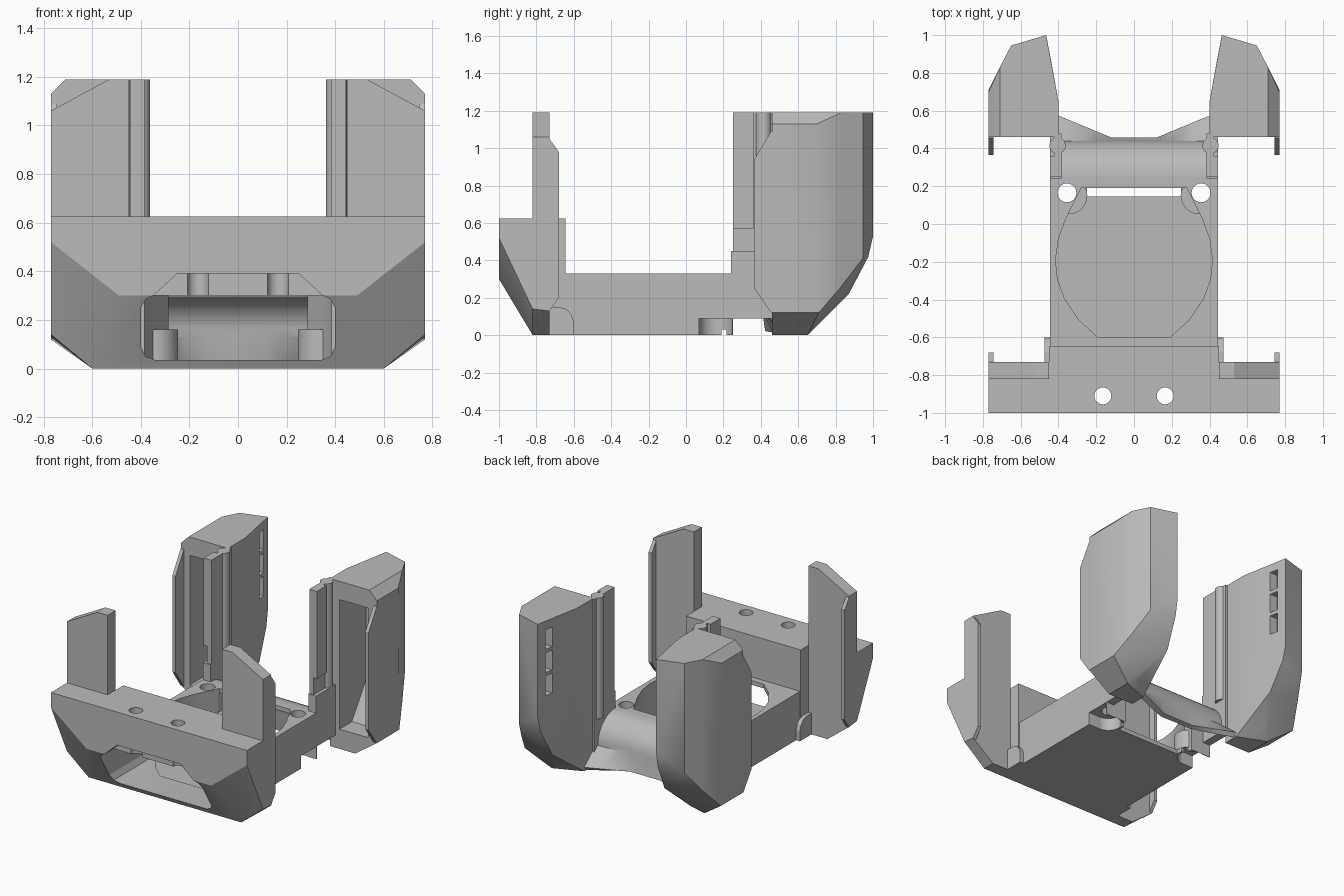
import bpy, bmesh, math

if "Cube" in bpy.data.objects:
    bpy.data.objects.remove(bpy.data.objects["Cube"])

mat = bpy.data.materials.new("plain grey")
mat.diffuse_color = (0.5, 0.5, 0.5, 1)
mat.use_nodes = True
mat.node_tree.nodes["Principled BSDF"].inputs["Base Color"].default_value = mat.diffuse_color


def finish(name, bm):
    bmesh.ops.recalc_face_normals(bm, faces=bm.faces[:])
    me = bpy.data.meshes.new(name)
    bm.to_mesh(me)
    bm.free()
    me.materials.append(mat)
    ob = bpy.data.objects.new(name, me)
    bpy.context.collection.objects.link(ob)
    return ob


def hull(name, pts, both=False):
    """Convex solid; both=True adds the points mirrored in x."""
    bm = bmesh.new()
    if both:
        pts = pts + [(-x, y, z) for x, y, z in pts]
    for p in pts:
        bm.verts.new(p)
    bmesh.ops.convex_hull(bm, input=bm.verts[:])
    loose = [v for v in bm.verts if not v.link_faces]
    bmesh.ops.delete(bm, geom=loose, context='VERTS')
    bmesh.ops.dissolve_limit(bm, angle_limit=0.01, verts=bm.verts[:], edges=bm.edges[:])
    return finish(name, bm)


def box(name, x0, x1, y0, y1, z0, z1):
    return hull(name, [(x, y, z) for x in (x0, x1) for y in (y0, y1) for z in (z0, z1)])


def prism(name, pts, axis, a, b):
    """Convex outline extruded along y or z (x or x/y outline) or x (y/z outline)."""
    put = {'x': lambda p, t: (t, p[0], p[1]), 'y': lambda p, t: (p[0], t, p[1]),
           'z': lambda p, t: (p[0], p[1], t)}[axis]
    return hull(name, [put(p, t) for p in pts for t in (a, b)])


def circle(cx, cy, r, n=24):
    return [(cx + r * math.cos(2 * math.pi * i / n), cy + r * math.sin(2 * math.pi * i / n))
            for i in range(n)]


def apply(ob, mod):
    bpy.context.view_layer.objects.active = ob
    bpy.ops.object.modifier_apply(modifier=mod.name)


def boolean(ob, others, op):
    for c in others:
        m = ob.modifiers.new("bool", 'BOOLEAN')
        m.operation, m.object, m.solver = op, c, 'EXACT'
        apply(ob, m)
        bpy.data.objects.remove(c)


def smooth(ob):
    bpy.ops.object.select_all(action='DESELECT')
    ob.select_set(True)
    bpy.context.view_layer.objects.active = ob
    bpy.ops.object.shade_smooth_by_angle(angle=math.radians(25))


def mirror(ob):
    m = ob.modifiers.new("mirror", 'MIRROR')
    m.use_mirror_merge = False
    apply(ob, m)


# front bumper block, joined with the bed
base = hull("bumper_and_bed", [
    (.77, -1, .625), (.77, -.73, .625), (.77, -1, .52), (.49, -1, .3), (.77, -.82, .14),
    (.60, -.82, 0), (.77, -.73, .13), (.60, -.73, 0)], both=True)
boolean(base, [box("mid", -.45, .45, -.8, -.645, 0, .625),
               box("bed", -.445, .445, -.7, .25, 0, .33)], 'UNION')

# deep pocket, front window and rear opening
pocket = [(.19, -.6), (.29, -.51), (.37, -.39), (.405, -.29), (.415, -.19), (.40, -.08),
          (.36, .03), (.28, .19)]
pocket += [(-x, y) for x, y in pocket]
window = [(.4, .09), (.4, .25), (.38, .285), (.35, .3), (.38, .05), (.34, .035)]
window += [(-x, z) for x, z in window]
trap = [(.25, .39), (.36, .29), (-.36, .29), (-.25, .39)]
cuts = [prism("pocket", pocket, 'z', .03, .45),
        prism("window", window, 'y', -1.1, -.35),
        prism("window_top", trap, 'y', -1.1, -.9),
        box("rear_opening", -.285, .285, .1, .3, .03, .3),
        box("floor_gap", -.25, .25, .145, .19, -.1, .2),
        box("rear_floor", -.285, .285, .19, .3, -.1, .1)]
boolean(base, cuts, 'DIFFERENCE')

# screw bosses standing in the pocket corners
boolean(base, [prism("boss", circle(s * .345, .15, .098), 'z', .03, .16) for s in (-1, 1)], 'UNION')
cuts = []
for s in (-1, 1):
    cuts += [prism("nut_seat", circle(s * .355, .16, .09), 'z', -.1, .09),
             box("seat_side", *sorted((s * .36, s * .6)), .07, .245, -.1, .09),
             prism("rear_hole", circle(s * .355, .165, .05), 'z', -.1, .6),
             prism("front_hole", circle(s * .165, -.91, .045), 'z', -.2, .8)]
boolean(base, cuts, 'DIFFERENCE')
smooth(base)

# front posts with sloped top and thin outer lip
post = prism("front_post", [(.45, .5), (.77, .5), (.77, 1.06), (.53, 1.19), (.45, 1.19)],
             'y', -.82, -.73)
mirror(post)
lip = prism("front_post_lip", [(-.74, .13), (-.73, .13), (-.68, .2), (-.68, .98),
                               (-.73, 1.05), (-.74, 1.05)], 'x', .745, .77)
mirror(lip)

# rounded bumps beside the bed
bump = prism("side_bump", [(-.74, 0), (-.6, 0), (-.6, .07), (-.612, .11), (-.64, .14),
                           (-.68, .15), (-.74, .15)], 'x', .43, .475)
mirror(bump)

# rear pillars: tapered shell with front recess and inner slots
pillar = hull("rear_pillar", [
    (.40, .46, 1.19), (.71, .46, 1.19), (.68, .60, 1.19), (.71, .83, 1.19), (.65, .945, 1.19),
    (.465, 1, 1.19), (.40, .65, 1.19), (.77, .46, 1.13), (.77, .70, 1.13),
    (.77, .46, .12), (.77, .71, .12), (.71, .83, .26), (.65, .945, .41), (.465, 1, .53),
    (.46, .975, .42), (.44, .87, .22), (.40, .65, .1), (.40, .57, 0), (.40, .46, 0),
    (.60, .46, 0), (.60, .65, 0), (.53, .70, .05)])
cuts = [hull("recess", [(x, y, z) for x in (.475, .70)
                        for y, z in ((.4, .14), (.6, .14), (.76, .38), (.76, .98),
                                     (.68, 1.06), (.4, 1.06))])]
cuts += [box("slot", .3, .50, .87, .93, z, z + .14) for z in (.66, .825, .99)]
boolean(pillar, cuts, 'DIFFERENCE')
mirror(pillar)
smooth(pillar)

# thin outer lip on the rear pillars
lip2 = prism("rear_pillar_lip", [(.47, .12), (.455, .12), (.365, .25), (.365, .94),
                                 (.455, 1.09), (.47, 1.09)], 'x', .745, .77)
mirror(lip2)

# guide rails on the inner side of the pillars
for ob in (box("rail_base", .385, .445, .24, .48, .09, .45),
           box("rail_strip", .385, .42, .25, .48, .33, 1.19),
           box("rail_plate", .41, .445, .25, .36, .57, 1.19),
           prism("rail_bead", circle(.405, .415, .043), 'z', .33, 1.19)):
    mirror(ob)
    smooth(ob)

# curved bridge between the pillars, flaring out towards them
xs = [-.43, -.39, -.30, -.21, -.12, 0, .12, .21, .30, .39, .43]
bm = bmesh.new()
rows = []
for x in xs:
    e = min(max((abs(x) - .12) / .27, 0), 1)
    prof = [(.23, .33)]
    for i in range(11):
        a = math.pi / 2 * i / 10
        prof.append((.25 + .19 * math.sin(a), .14 + .19 * math.cos(a)))
    prof.append((.458 + .112 * e, .03))
    rows.append([bm.verts.new((x, y, z)) for y, z in prof])
for r0, r1 in zip(rows, rows[1:]):
    for j in range(len(r0) - 1):
        bm.faces.new((r0[j], r1[j], r1[j + 1], r0[j + 1]))
bridge = finish("rear_bridge", bm)
# outward side faces up, thickness goes inward
if bridge.data.polygons[0].normal.z < 0:
    bridge.data.flip_normals()
m = bridge.modifiers.new("thickness", 'SOLIDIFY')
m.thickness, m.offset = .035, -1
apply(bridge, m)
smooth(bridge)
